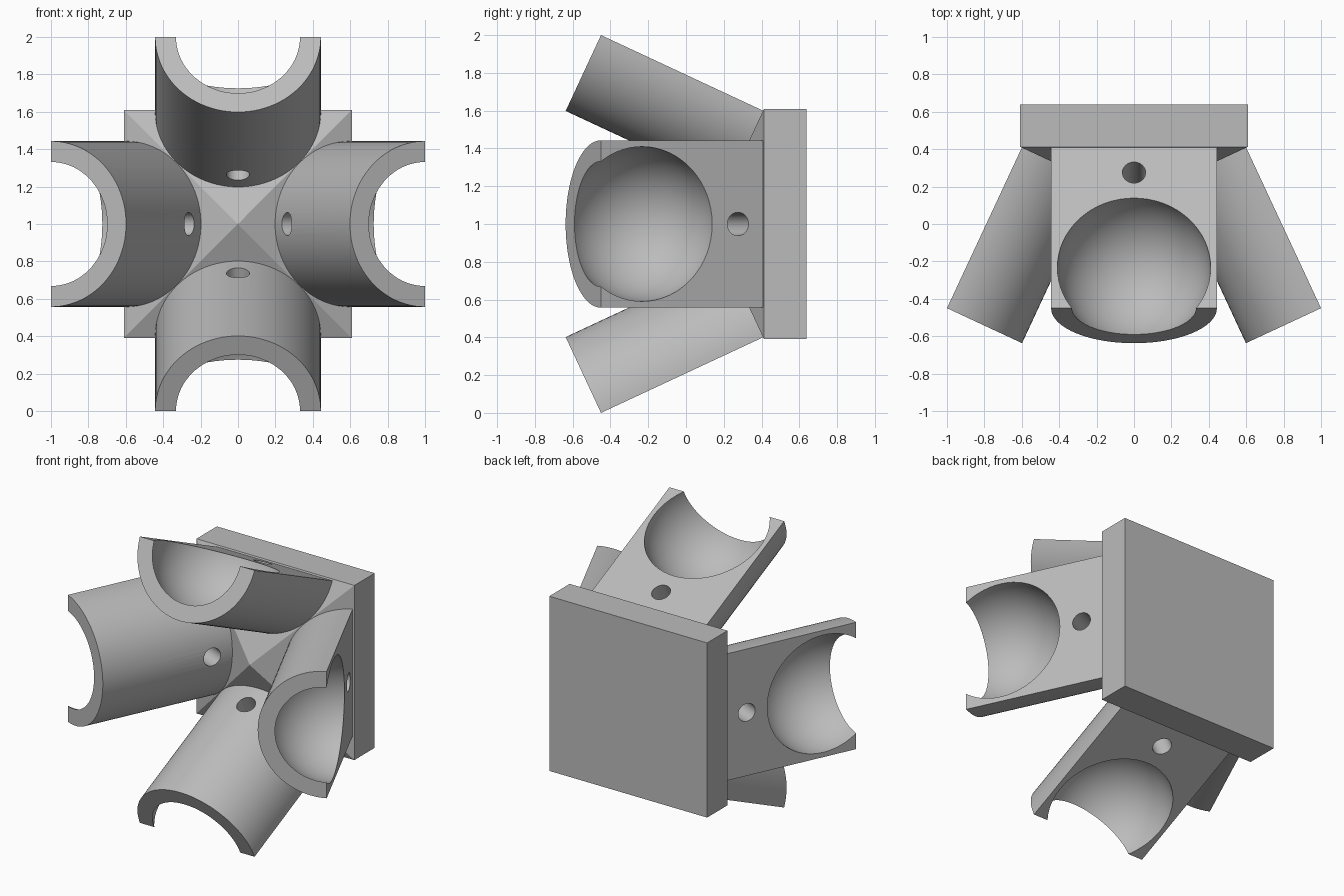
import bpy, bmesh, math
from mathutils import Matrix, Vector

cube = bpy.data.objects.get("Cube")
if cube:
    bpy.data.objects.remove(cube, do_unlink=True)

TILT = math.radians(25)
ARM_R, ARM_LEN = 0.443, 0.955      # half-round arm
CUP_R, CUP_Y = 0.41, 0.24          # spherical pocket
HOLE_R, HOLE_Y = 0.062, 0.80       # bolt hole
HALF, PLATE_FRONT, PLATE_BACK = 0.61, 0.413, 0.638

grey = bpy.data.materials.new("plain grey")
grey.use_nodes = True
colour = (0.5, 0.5, 0.5, 1)
grey.diffuse_color = colour
grey.node_tree.nodes["Principled BSDF"].inputs["Base Color"].default_value = colour


def add_object(name, mesh):
    obj = bpy.data.objects.new(name, mesh)
    bpy.context.scene.collection.objects.link(obj)
    return obj


def finish(bm, name):
    bmesh.ops.recalc_face_normals(bm, faces=bm.faces)
    mesh = bpy.data.meshes.new(name)
    bm.to_mesh(mesh)
    bm.free()
    mesh.materials.append(grey)
    return add_object(name, mesh)


# Half-round bar: tip at the origin, flat side up, running along +y
bm = bmesh.new()
steps = 48
arc = [bm.verts.new((ARM_R * math.cos(a), 0, -ARM_R * math.sin(a)))
       for a in (math.pi * i / steps for i in range(steps + 1))]
end = bm.faces.new(arc)
ext = bmesh.ops.extrude_face_region(bm, geom=[end], use_keep_orig=True)
bmesh.ops.translate(bm, vec=(0, ARM_LEN, 0),
                    verts=[v for v in ext["geom"] if isinstance(v, bmesh.types.BMVert)])
bar = finish(bm, "arm_blank")

# Pocket and bolt hole cutters
bm = bmesh.new()
bmesh.ops.create_uvsphere(bm, u_segments=64, v_segments=33, radius=CUP_R,
                          matrix=Matrix.Translation((0, CUP_Y, 0)))
pocket = finish(bm, "pocket_cutter")
bm = bmesh.new()
bmesh.ops.create_cone(bm, cap_ends=True, segments=32, radius1=HOLE_R, radius2=HOLE_R,
                      depth=2, matrix=Matrix.Translation((0, HOLE_Y, 0)))
hole = finish(bm, "hole_cutter")

for cutter in (pocket, hole):
    cutter.hide_render = True
    mod = bar.modifiers.new(cutter.name, "BOOLEAN")
    mod.operation, mod.solver, mod.object = "DIFFERENCE", "EXACT", cutter

# Bake the cut arm into one mesh shared by all four arms
depsgraph = bpy.context.evaluated_depsgraph_get()
arm_mesh = bpy.data.meshes.new_from_object(bar.evaluated_get(depsgraph))
arm_mesh.name = "arm"
arm_mesh.shade_smooth()
arm_mesh.set_sharp_from_angle(angle=math.radians(30))
for helper in (bar, pocket, hole):
    bpy.data.objects.remove(helper, do_unlink=True)

# Four arms fanned around the middle
centre = Matrix.Translation((0, 0, 1))
place = Matrix.Translation((0, -0.45, 1)) @ Matrix.Rotation(-TILT, 4, "X")
for i, side in enumerate(("top", "left", "bottom", "right")):
    arm = add_object(side + "_arm", arm_mesh)
    arm.matrix_world = centre @ Matrix.Rotation(i * math.pi / 2, 4, "Y") @ place

# Square back plate
bm = bmesh.new()
bmesh.ops.create_cube(bm, size=1)
bmesh.ops.scale(bm, vec=(2 * HALF, PLATE_BACK - PLATE_FRONT, 2 * HALF), verts=bm.verts)
bmesh.ops.translate(bm, vec=(0, (PLATE_FRONT + PLATE_BACK) / 2, 1), verts=bm.verts)
finish(bm, "back_plate")

# Low pyramid whose slopes carry the arms
rise = HALF * math.tan(TILT)
bm = bmesh.new()
bmesh.ops.create_cone(
    bm, cap_ends=True, segments=4, radius1=HALF * math.sqrt(2), radius2=0, depth=rise,
    matrix=Matrix.Translation((0, PLATE_FRONT - rise / 2, 1))
    @ Matrix.Rotation(math.pi / 2, 4, "X") @ Matrix.Rotation(math.pi / 4, 4, "Z"))
bmesh.ops.remove_doubles(bm, verts=bm.verts, dist=0.0001)
# Square the base up with the plate, whichever way the cone starts
for v in bm.verts:
    if v.co.y > PLATE_FRONT - rise / 2:
        v.co = Vector((math.copysign(HALF, v.co.x), PLATE_FRONT, 1 + math.copysign(HALF, v.co.z - 1)))
finish(bm, "pyramid_mount")
